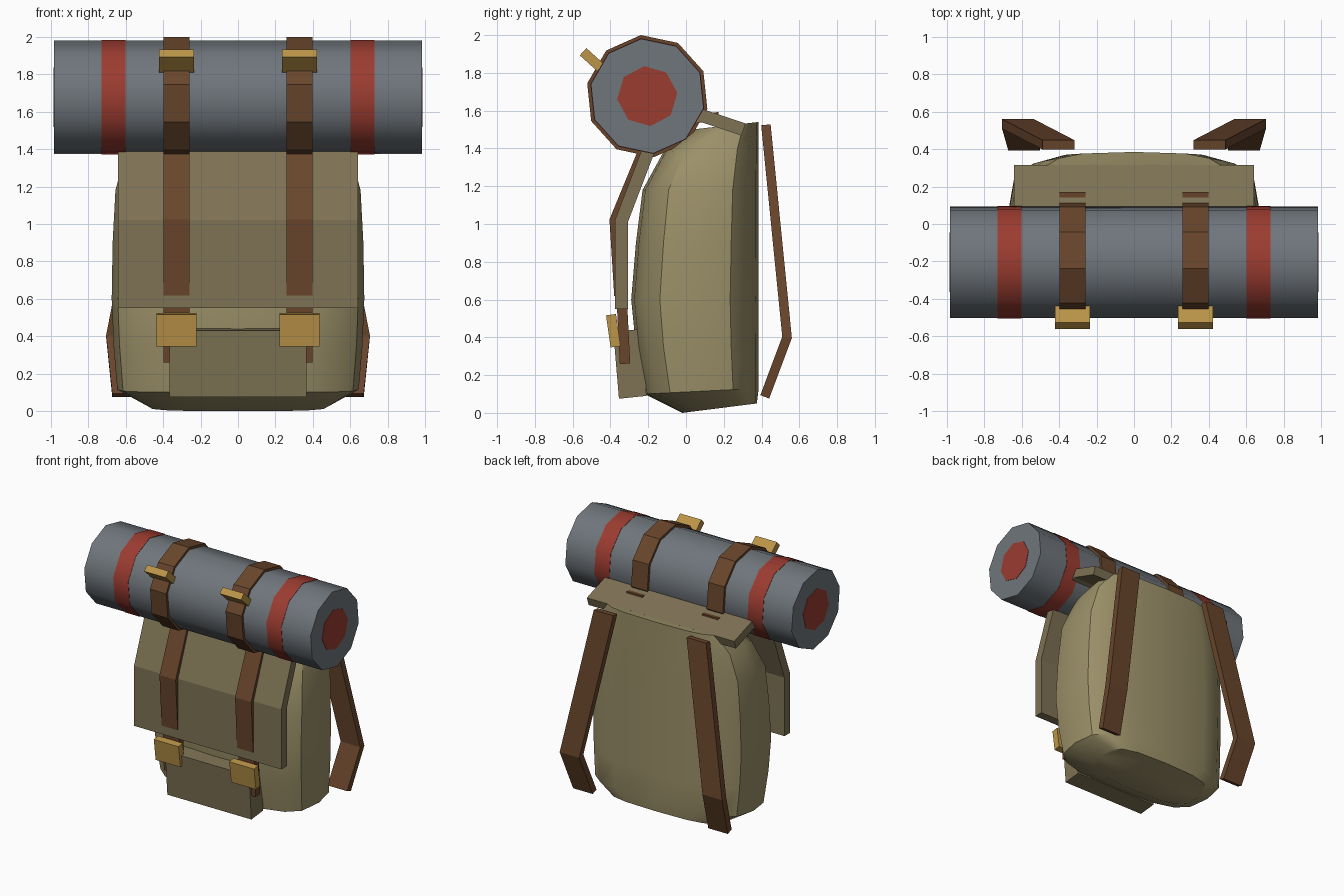
import bpy, bmesh
from math import cos, sin, radians, copysign, pi
from mathutils import Vector

if "Cube" in bpy.data.objects:
    bpy.data.objects.remove(bpy.data.objects["Cube"])


def mat(name, rgb):
    m = bpy.data.materials.new(name)
    m.diffuse_color = (*rgb, 1)
    m.use_nodes = True
    m.node_tree.nodes["Principled BSDF"].inputs["Base Color"].default_value = m.diffuse_color
    return m


CANVAS = mat("canvas", (0.33, 0.28, 0.14))
FLAP = mat("flap_canvas", (0.21, 0.17, 0.09))
LEATHER = mat("leather", (0.14, 0.06, 0.025))
BRASS = mat("brass", (0.50, 0.30, 0.065))
WOOL = mat("grey_wool", (0.16, 0.18, 0.20))
RED = mat("red_wool", (0.33, 0.045, 0.03))


def loft(name, rings, material, smooth=None):
    """Skin a list of equal-length point rings and cap both ends."""
    bm = bmesh.new()
    rows = [[bm.verts.new(p) for p in r] for r in rings]
    n = len(rows[0])
    for a, b in zip(rows, rows[1:]):
        for i in range(n):
            j = (i + 1) % n
            bm.faces.new((a[i], a[j], b[j], b[i]))
    bm.faces.new(rows[0][::-1])
    bm.faces.new(rows[-1])
    bmesh.ops.recalc_face_normals(bm, faces=bm.faces)
    me = bpy.data.meshes.new(name)
    bm.to_mesh(me)
    bm.free()
    me.materials.append(material)
    ob = bpy.data.objects.new(name, me)
    bpy.context.collection.objects.link(ob)
    if smooth:
        bpy.ops.object.select_all(action='DESELECT')
        ob.select_set(True)
        bpy.context.view_layer.objects.active = ob
        bpy.ops.object.shade_smooth_by_angle(angle=radians(smooth))
    return ob


def band(name, path, width, thick, material):
    """Flat strap along (x, y, z) points, bending in the yz plane, mitred corners."""
    pts = [Vector(p) for p in path]
    rings = []
    for i, p in enumerate(pts):
        dirs = []
        for a, b in ((i - 1, i), (i, i + 1)):
            if a >= 0 and b < len(pts):
                d = pts[b] - pts[a]
                dirs.append(Vector((0, -d.z, d.y)).normalized())
        nrm = sum(dirs, Vector()).normalized()
        off = nrm * (thick / 2 / nrm.dot(dirs[0]))
        side = Vector((width / 2, 0, 0))
        rings.append([p - side - off, p + side - off, p + side + off, p - side + off])
    return loft(name, rings, material)


def prism(name, x0, x1, r, n, start, material, smooth=None):
    """Many-sided bar along x, centred on the bedroll axis."""
    rings = [[(x, -0.205 + r * cos(radians(start) + 2 * pi * i / n),
               1.677 + r * sin(radians(start) + 2 * pi * i / n)) for i in range(n)]
             for x in (x0, x1)]
    return loft(name, rings, material, smooth)


# Main sack: (half width, front y, back y, front z, back z)
sections = [(0.48, -0.02, 0.375, 0.0, 0.05), (0.645, -0.22, 0.385, 0.10, 0.13),
            (0.665, -0.265, 0.385, 0.35, 0.35), (0.675, -0.29, 0.385, 0.60, 0.60),
            (0.67, -0.265, 0.385, 0.90, 0.90), (0.655, -0.23, 0.385, 1.18, 1.18),
            (0.60, -0.12, 0.385, 1.38, 1.40), (0.50, 0.03, 0.385, 1.50, 1.54)]
rings = []
for w, yf, yb, zf, zb in sections:
    ring = []
    for i in range(16):
        a = 2 * pi * i / 16
        u, v = (copysign(abs(f) ** 0.62, f) for f in (cos(a), sin(a)))
        t = (v + 1) / 2
        ring.append((w * u, yf + (yb - yf) * t, zf + (zb - zf) * t))
    rings.append(ring)
loft("sack", rings, CANVAS, 35)

# Top flap folded over the front
band("top_flap", [(0, y, z) for y, z in ((-0.342, 0.55), (-0.342, 1.015), (-0.195, 1.40),
                                         (-0.09, 1.53), (0.08, 1.575), (0.305, 1.50))],
     1.28, 0.068, FLAP)

# Front pocket
loft("front_pocket", [[(x, -0.21, 0.09), (x, -0.355, 0.075), (x, -0.385, 0.43), (x, -0.22, 0.445)]
                      for x in (-0.365, 0.365)], FLAP)

# Bedroll with red core and stripes
prism("bedroll", -0.983, 0.983, 0.305, 10, 24, WOOL, 40)
prism("bedroll_core", -0.986, 0.986, 0.16, 8, 6, RED)

for s, side in ((-1, "left"), (1, "right")):
    prism("bedroll_stripe_" + side, s * 0.60, s * 0.73, 0.308, 10, 24, RED, 40)

    # Closing straps: loop round the bedroll, run down the flap, short tail below
    x = s * 0.328
    prism("bedroll_loop_" + side, x - 0.07, x + 0.07, 0.325, 10, 24, LEATHER)
    band("flap_strap_" + side, [(x, y, z) for y, z in ((-0.355, 0.62), (-0.38, 1.02),
         (-0.215, 1.42), (-0.10, 1.555), (0.172, 1.567))], 0.14, 0.05, LEATHER)
    band("strap_tail_" + side, [(x, -0.338, 0.56), (x, -0.323, 0.26)], 0.14, 0.055, LEATHER)

    # Brass buckles
    band("lower_buckle_" + side, [(x, -0.397, 0.52), (x, -0.373, 0.35)], 0.215, 0.053, BRASS)
    band("upper_buckle_" + side, [(x, -0.545, 1.912), (x, -0.452, 1.828)], 0.186, 0.052, BRASS)

    # Shoulder straps
    band("shoulder_strap_" + side, [(s * 0.403, 0.423, 1.525), (s * 0.62, 0.535, 0.40),
                                    (s * 0.587, 0.417, 0.085)], 0.17, 0.05, LEATHER)
